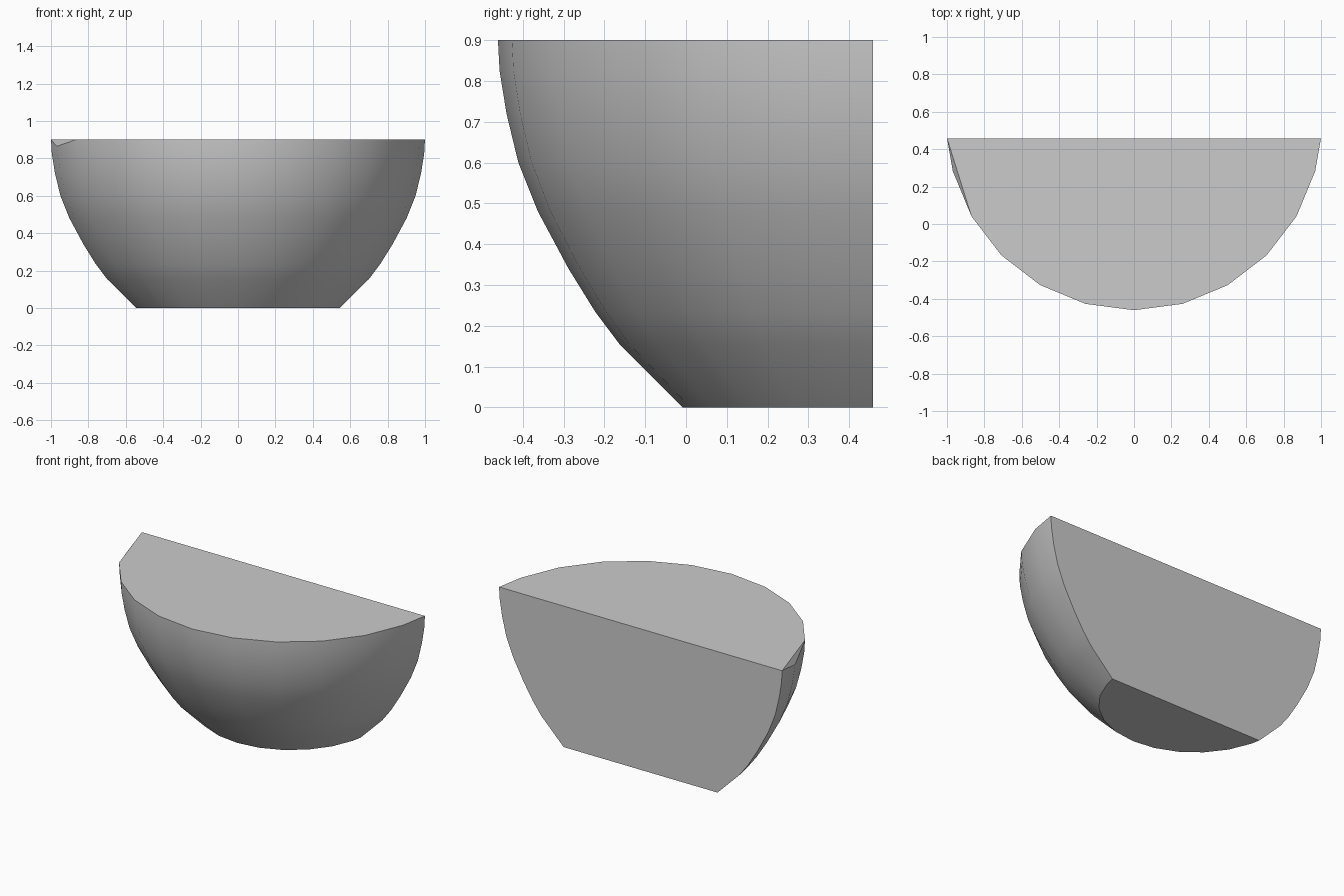
import bpy, bmesh
from math import sin, cos, radians, sqrt

cube = bpy.data.objects.get("Cube")
if cube:
    bpy.data.objects.remove(cube, do_unlink=True)

grey = bpy.data.materials.new("plain grey")
grey.use_nodes = True
colour = (0.6, 0.6, 0.6, 1)
grey.diffuse_color = colour
grey.node_tree.nodes["Principled BSDF"].inputs["Base Color"].default_value = colour

BACK, CENTRE = 0.458, 0.542   # flat cut plane and axis of revolution in y

# Bowl profile: (radius, height)
profile = [(0.55, 0), (0.705, 0.155), (0.765, 0.235), (0.83, 0.34), (0.905, 0.48),
           (0.953, 0.6), (0.982, 0.72), (0.999, 0.825), (1.003, 0.9)]

bm = bmesh.new()
for r, z in profile:
    half = sqrt(r * r - (CENTRE - BACK) ** 2)
    for side in (-1, 1):
        bm.verts.new((side * half, BACK, z))
    for a in range(-75, 76, 15):
        x, y = r * sin(radians(a)), CENTRE - r * cos(radians(a))
        if y < BACK:
            # one rim corner dips slightly below the flat top
            dip = 0.035 if a == -75 and z == profile[-1][1] else 0
            bm.verts.new((x, y, z - dip))

# Solid body wrapped around the rings, with flat top, back and base
hull = bmesh.ops.convex_hull(bm, input=bm.verts[:])
loose = [v for v in bm.verts if not v.link_faces]
bmesh.ops.delete(bm, geom=loose, context='VERTS')
bmesh.ops.dissolve_limit(bm, angle_limit=radians(0.5), verts=bm.verts[:], edges=bm.edges[:])
bmesh.ops.recalc_face_normals(bm, faces=bm.faces[:])

mesh = bpy.data.meshes.new("half_bowl")
bm.to_mesh(mesh)
bm.free()
mesh.materials.append(grey)
bowl = bpy.data.objects.new("half_bowl", mesh)
bpy.context.collection.objects.link(bowl)
bpy.context.view_layer.objects.active = bowl
bowl.select_set(True)
bpy.ops.object.shade_smooth_by_angle(angle=radians(30))
